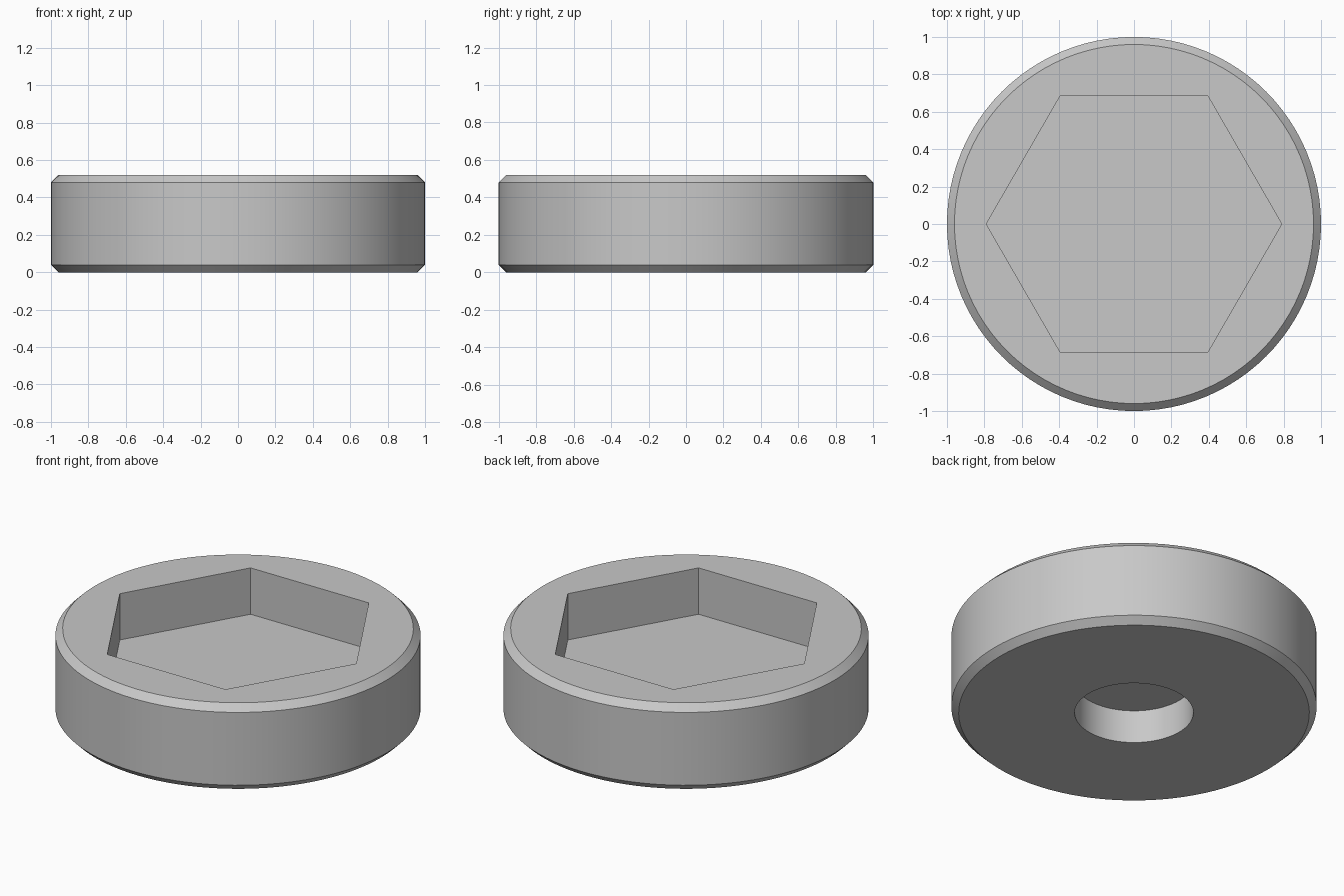
import bpy, bmesh, math
from mathutils import Vector

cube = bpy.data.objects.get("Cube")
if cube:
    bpy.data.objects.remove(cube, do_unlink=True)

GREY = (0.58, 0.58, 0.58, 1)
HEIGHT, CHAMFER = 0.52, 0.04
SOCKET_FLOOR, HOLE_RADIUS, HOLE_TOP = 0.24, 0.325, 0.2

steel = bpy.data.materials.new("grey steel")
steel.use_nodes = True
steel.diffuse_color = GREY
steel.node_tree.nodes["Principled BSDF"].inputs["Base Color"].default_value = GREY

# Chamfered disc with a blind round hole underneath, lathed from its profile
profile = [(0, HOLE_TOP), (HOLE_RADIUS, HOLE_TOP), (HOLE_RADIUS, 0),
           (1 - CHAMFER, 0), (1, CHAMFER), (1, HEIGHT - CHAMFER),
           (1 - CHAMFER, HEIGHT), (0, HEIGHT)]
bm = bmesh.new()
verts = [bm.verts.new((r, 0, z)) for r, z in profile]
edges = [bm.edges.new(pair) for pair in zip(verts, verts[1:])]
bmesh.ops.spin(bm, geom=verts + edges, cent=(0, 0, 0), axis=(0, 0, 1),
               angle=math.tau, steps=96)
bmesh.ops.remove_doubles(bm, verts=bm.verts, dist=0.0005)
bmesh.ops.recalc_face_normals(bm, faces=bm.faces)
# Merge the flat fans into single faces
bmesh.ops.dissolve_limit(bm, angle_limit=math.radians(1), verts=bm.verts, edges=bm.edges)
mesh = bpy.data.meshes.new("plug_body")
bm.to_mesh(mesh)
bm.free()
body = bpy.data.objects.new("plug_body", mesh)
bpy.context.collection.objects.link(body)
mesh.materials.append(steel)

# Hexagonal socket cut from the top, corners along x
depth = 0.6
bpy.ops.mesh.primitive_cylinder_add(vertices=6, radius=0.79, depth=depth,
                                    location=(0, 0, SOCKET_FLOOR + depth / 2),
                                    rotation=(0, 0, math.pi / 2))
cutter = bpy.context.object
cutter.name = "socket_cutter"
cutter.data.materials.append(steel)
cut = body.modifiers.new("socket", 'BOOLEAN')
cut.operation, cut.solver, cut.object = 'DIFFERENCE', 'EXACT', cutter

bpy.ops.object.select_all(action='DESELECT')
body.select_set(True)
bpy.context.view_layer.objects.active = body
bpy.ops.object.modifier_apply(modifier=cut.name)
bpy.data.objects.remove(cutter, do_unlink=True)

# Round walls smooth, chamfers and socket crisp
bpy.ops.object.shade_smooth_by_angle(angle=math.radians(30))
